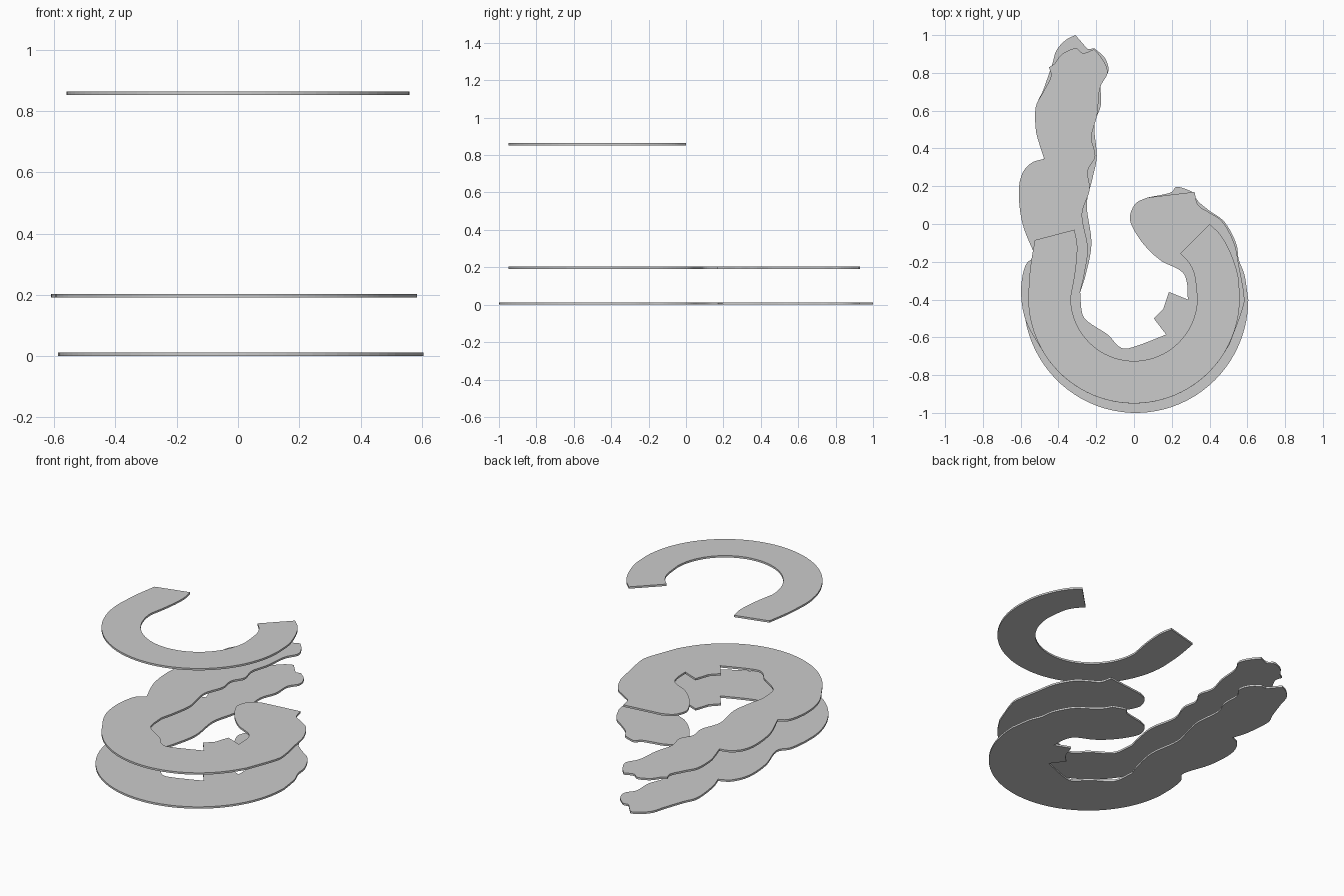
import bpy, bmesh
from math import cos, sin, radians
from mathutils import Vector

THICK = 0.012


def smooth(pts, n=5):
    """Catmull-Rom curve through the points; the ends stay as sharp corners."""
    p = [Vector(q) for q in pts]
    if len(p) < 3:
        return p
    p = [2 * p[0] - p[1]] + p + [2 * p[-1] - p[-2]]
    out = []
    for a, b, c, d in zip(p, p[1:], p[2:], p[3:]):
        for i in range(n):
            t = i / n
            out.append(0.5 * (2 * b + (c - a) * t + (2 * a - 5 * b + 4 * c - d) * t**2
                              + (3 * b - a - 3 * c + d) * t**3))
    return out + [p[-2]]


def arc(cx, cy, rx, ry, a0, a1, n=40):
    return [Vector((cx + rx * cos(radians(a0 + (a1 - a0) * i / n)),
                    cy + ry * sin(radians(a0 + (a1 - a0) * i / n)))) for i in range(n + 1)]


def plate(name, outline, z):
    """Flat sheet cut to a closed outline."""
    clean = []
    for p in outline:
        if not clean or (p - clean[-1]).length > 1e-4:
            clean.append(p)
    if (clean[0] - clean[-1]).length < 1e-4:
        clean.pop()
    bm = bmesh.new()
    face = bm.faces.new([bm.verts.new((p.x, p.y, z)) for p in clean])
    ext = bmesh.ops.extrude_face_region(bm, geom=[face], use_keep_orig=True)
    top = [v for v in ext["geom"] if isinstance(v, bmesh.types.BMVert)]
    bmesh.ops.translate(bm, verts=top, vec=(0, 0, THICK))
    bmesh.ops.recalc_face_normals(bm, faces=bm.faces)
    bmesh.ops.triangulate(bm, faces=[f for f in bm.faces if len(f.verts) > 4])
    mesh = bpy.data.meshes.new(name)
    bm.to_mesh(mesh)
    bm.free()
    bpy.context.collection.objects.link(bpy.data.objects.new(name, mesh))


# Inner edge shared by the two lower plates: hook side, notch, then the bay
inner = (smooth([(0.15, -0.20), (0.25, -0.25), (0.28, -0.31), (0.285, -0.40)])
         + [Vector(p) for p in [(0.185, -0.36), (0.155, -0.45), (0.105, -0.50), (0.17, -0.585)]]
         + smooth([(0.17, -0.585), (0.07, -0.625), (0.0, -0.65), (-0.05, -0.66), (-0.09, -0.64),
                   (-0.14, -0.585), (-0.24, -0.52), (-0.275, -0.47), (-0.285, -0.36)]))
hook_left = [(0.07, 0.14), (0.01, 0.11), (-0.02, 0.05), (-0.015, 0.0), (0.03, -0.08),
             (0.09, -0.15), (0.15, -0.20)]

# Bottom plate
bottom = (
    arc(0.01, -0.40, 0.595, 0.60, 185, 358)
    + smooth([(0.605, -0.40), (0.585, -0.27), (0.555, -0.19), (0.54, -0.10), (0.48, 0.01),
              (0.40, 0.07), (0.34, 0.12), (0.31, 0.17)])
    + smooth([(0.31, 0.17), (0.26, 0.19), (0.22, 0.195), (0.19, 0.165), (0.07, 0.14)])
    + smooth(hook_left) + inner
    + smooth([(-0.285, -0.36), (-0.255, -0.265), (-0.225, -0.10), (-0.25, 0.10), (-0.22, 0.24),
              (-0.197, 0.36), (-0.21, 0.52), (-0.175, 0.63), (-0.175, 0.74), (-0.135, 0.81),
              (-0.155, 0.88), (-0.21, 0.93)])
    + smooth([(-0.245, 0.925), (-0.31, 1.0)])
    + smooth([(-0.31, 1.0), (-0.36, 0.975), (-0.41, 0.92), (-0.435, 0.84), (-0.48, 0.71),
              (-0.515, 0.62), (-0.50, 0.45), (-0.47, 0.35)])
    + smooth([(-0.47, 0.35), (-0.54, 0.31), (-0.585, 0.20), (-0.575, 0.02), (-0.52, -0.16),
              (-0.565, -0.24), (-0.582, -0.35)]))
plate("bottom_plate", bottom, 0.0)

# Middle plate
middle = (
    arc(0, -0.39, 0.56, 0.56, 212, 325)
    + smooth([(0.505, -0.64), (0.575, -0.45), (0.582, -0.37), (0.555, -0.22), (0.53, -0.10),
              (0.47, 0.01), (0.40, 0.06), (0.34, 0.10), (0.32, 0.17)])
    + smooth(hook_left) + inner
    + smooth([(-0.285, -0.36), (-0.26, -0.25), (-0.245, -0.12), (-0.275, 0.05), (-0.235, 0.18),
              (-0.245, 0.28), (-0.205, 0.36), (-0.225, 0.46), (-0.195, 0.58), (-0.18, 0.72),
              (-0.14, 0.80), (-0.165, 0.87), (-0.21, 0.925)])
    + smooth([(-0.21, 0.925), (-0.27, 0.905), (-0.31, 0.93), (-0.38, 0.90), (-0.42, 0.85),
              (-0.45, 0.83)])
    + smooth([(-0.45, 0.83), (-0.44, 0.78), (-0.48, 0.70), (-0.52, 0.62), (-0.52, 0.50),
              (-0.50, 0.42), (-0.475, 0.345)])
    + smooth([(-0.475, 0.345), (-0.54, 0.325), (-0.59, 0.27), (-0.61, 0.17), (-0.59, 0.0),
              (-0.52, -0.175)])
    + smooth([(-0.52, -0.175), (-0.575, -0.22), (-0.598, -0.36), (-0.57, -0.52),
              (-0.475, -0.687)]))
plate("middle_plate", middle, 0.191)

# Top plate: open ring
top = (
    arc(0, -0.39, 0.56, 0.56, 180, 360)
    + smooth([(0.56, -0.39), (0.55, -0.27), (0.51, -0.15), (0.46, -0.06), (0.40, 0.0)])
    + smooth([(0.245, -0.155), (0.29, -0.205), (0.32, -0.27), (0.335, -0.39)])
    + arc(0, -0.39, 0.335, 0.335, 0, -180)
    + smooth([(-0.335, -0.39), (-0.31, -0.25), (-0.30, -0.12), (-0.315, -0.03)])
    + smooth([(-0.525, -0.085), (-0.55, -0.24), (-0.56, -0.39)]))
plate("top_ring", top, 0.852)
